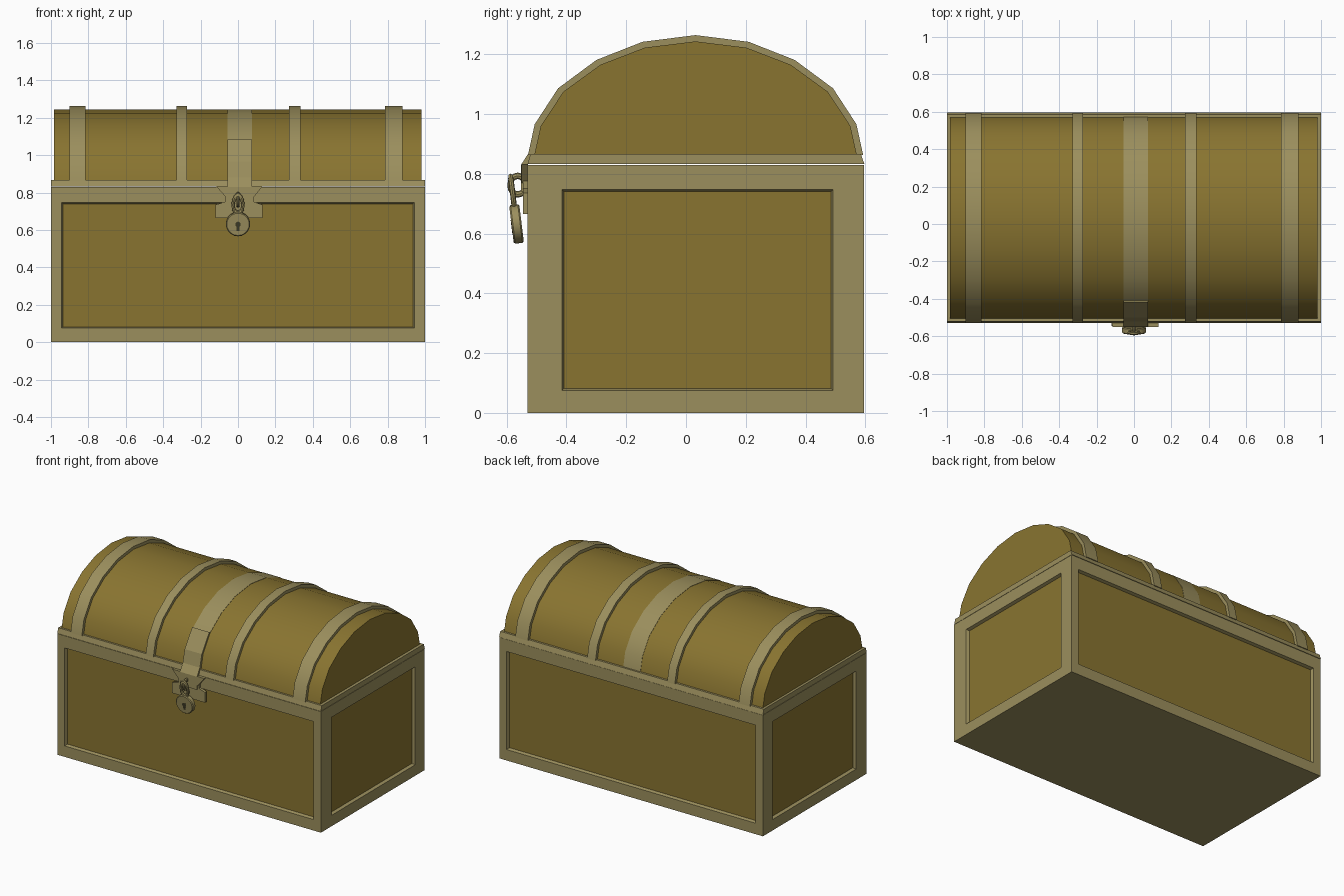
import bpy, bmesh, math
from mathutils import Vector, Matrix

if "Cube" in bpy.data.objects:
    bpy.data.objects.remove(bpy.data.objects["Cube"])


def material(name, rgb):
    m = bpy.data.materials.new(name)
    m.diffuse_color = (*rgb, 1)
    m.use_nodes = True
    m.node_tree.nodes["Principled BSDF"].inputs["Base Color"].default_value = m.diffuse_color
    return m


WOOD = material("wood", (0.25, 0.175, 0.03))
TRIM = material("trim", (0.33, 0.275, 0.11))
DARK = material("dark", (0.05, 0.045, 0.02))


def finish(name, bm, *mats, smooth=None):
    bmesh.ops.recalc_face_normals(bm, faces=bm.faces)
    me = bpy.data.meshes.new(name)
    bm.to_mesh(me)
    bm.free()
    ob = bpy.data.objects.new(name, me)
    bpy.context.collection.objects.link(ob)
    for m in mats:
        me.materials.append(m)
    if smooth:
        bpy.ops.object.select_all(action='DESELECT')
        ob.select_set(True)
        bpy.context.view_layer.objects.active = ob
        bpy.ops.object.shade_smooth_by_angle(angle=math.radians(smooth))
    return ob


def add_box(bm, lo, hi):
    lo, hi = Vector(lo), Vector(hi)
    m = Matrix.Translation((lo + hi) / 2) @ Matrix.Diagonal((*(hi - lo), 1))
    return bmesh.ops.create_cube(bm, size=1, matrix=m)["verts"]


def prism(name, pts, place, a, b, mat, smooth=None):
    """Extrude a 2D outline between depths a and b; place maps (u, v, depth) to xyz."""
    bm = bmesh.new()
    ends = [[bm.verts.new(place(u, v, d)) for u, v in pts] for d in (a, b)]
    bm.faces.new(ends[0])
    bm.faces.new(ends[1])
    n = len(pts)
    for i in range(n):
        j = (i + 1) % n
        bm.faces.new((ends[0][i], ends[0][j], ends[1][j], ends[1][i]))
    return finish(name, bm, mat, smooth=smooth)


def along_x(u, v, d):
    return (d, u, v)


def along_y(u, v, d):
    return (u, d, v)


# Chest body: box with a framed, recessed panel on each of the four sides
bm = bmesh.new()
add_box(bm, (-1, -0.53, 0), (1, 0.595, 0.83))
for f in [f for f in bm.faces if abs(f.normal.z) < 0.5]:
    side = abs(f.normal.x) > 0.5
    bmesh.ops.inset_individual(bm, faces=[f], thickness=0.08)
    for v in f.verts:
        v.co.z = 0.075 if v.co.z < 0.4 else 0.747
        if side:
            v.co.y = -0.415 if v.co.y < 0 else 0.492
    bmesh.ops.inset_individual(bm, faces=[f], thickness=0.01, depth=-0.02)
    f.material_index = 1
finish("chest_body", bm, TRIM, WOOD)

# Rim between body and lid, tapering slightly upward
bm = bmesh.new()
for v in add_box(bm, (-1, -0.53, 0.832), (1, 0.597, 0.867)):
    if v.co.z > 0.85:
        v.co.y += 0.01 if v.co.y < 0 else -0.012
finish("lid_rim", bm, TRIM)

# Barrel lid: half profile mirrored about y = 0.032
HALF = [(0.54, 0.86), (0.518, 0.96), (0.442, 1.075), (0.318, 1.165), (0.17, 1.222)]
CY = 0.032


def arch(grow):
    mid = Vector((0, 0.8))
    half = [Vector(p) + (Vector(p) - mid).normalized() * grow for p in HALF]
    return ([(CY - p.x, p.y) for p in half] + [(CY, 1.243 + grow)]
            + [(CY + p.x, p.y) for p in reversed(half)])


prism("lid", arch(0), along_x, -0.983, 0.98, WOOD, 35)

# Raised straps over the lid and the flush centre strip
for i, (a, b) in enumerate([(-0.9, -0.815), (-0.33, -0.272), (0.272, 0.335), (0.785, 0.88)]):
    prism(f"lid_strap_{i + 1}", arch(0.021), along_x, a, b, TRIM, 35)
prism("lid_centre_strip", arch(0.002), along_x, -0.055, 0.075, TRIM, 35)

# Hasp: bent strip following the lid front and hanging over the rim
hasp = [(-0.41, 1.079), (-0.418, 1.085), (-0.499, 0.965), (-0.52, 0.88), (-0.552, 0.83),
        (-0.552, 0.74), (-0.535, 0.74), (-0.535, 0.825), (-0.5, 0.87), (-0.484, 0.96)]
prism("hasp", hasp, along_x, -0.055, 0.075, TRIM)

# Lock plate with stepped lower wings, and flared hasp collar above it
plate = [(-0.12, 0.665), (0.13, 0.665), (0.13, 0.735), (0.085, 0.75), (0.085, 0.8),
         (-0.07, 0.8), (-0.07, 0.75), (-0.12, 0.735)]
prism("lock_plate", plate, along_y, -0.545, -0.525, TRIM)
collar = [(-0.06, 0.77), (0.08, 0.77), (0.13, 0.832), (-0.115, 0.832)]
prism("hasp_collar", collar, along_y, -0.55, -0.528, TRIM)


def ring(name, centre, big, small, rot, stretch):
    bpy.ops.mesh.primitive_torus_add(major_segments=16, minor_segments=8, major_radius=big,
                                     minor_radius=small, location=centre, rotation=rot)
    ob = bpy.context.object
    ob.name = name
    ob.scale = stretch
    ob.data.materials.append(TRIM)
    bpy.ops.object.shade_smooth_by_angle(angle=math.radians(40))


# Staple through the hasp, and padlock shackle hanging on it
TILT = math.radians(7)
ring("staple", (0, -0.563, 0.762), 0.026, 0.009, (0, math.pi / 2, 0), (1.2, 1, 1))
ring("shackle", (0, -0.58, 0.735), 0.026, 0.009, (math.pi / 2 + TILT, 0, 0), (1, 1.9, 1))

# Padlock body: tilted disc with a bevelled rim
bm = bmesh.new()
place = Matrix.Translation((0, -0.567, 0.632)) @ Matrix.Rotation(math.pi / 2 + TILT, 4, 'X')
bmesh.ops.create_cone(bm, cap_ends=True, segments=20, radius1=0.065, radius2=0.065,
                      depth=0.034, matrix=place)
bmesh.ops.bevel(bm, geom=[e for e in bm.edges if any(len(f.verts) > 4 for f in e.link_faces)],
                offset=0.005, segments=1, affect='EDGES')
finish("padlock", bm, TRIM, smooth=35)

# Keyhole: round top and slot
bm = bmesh.new()
face = place @ Matrix.Translation((0, 0, 0.017))
bmesh.ops.create_cone(bm, cap_ends=True, segments=10, radius1=0.015, radius2=0.015,
                      depth=0.002, matrix=face)
for v in add_box(bm, (-0.008, -0.035, -0.001), (0.008, 0, 0.001)):
    v.co = face @ v.co
finish("keyhole", bm, DARK)
